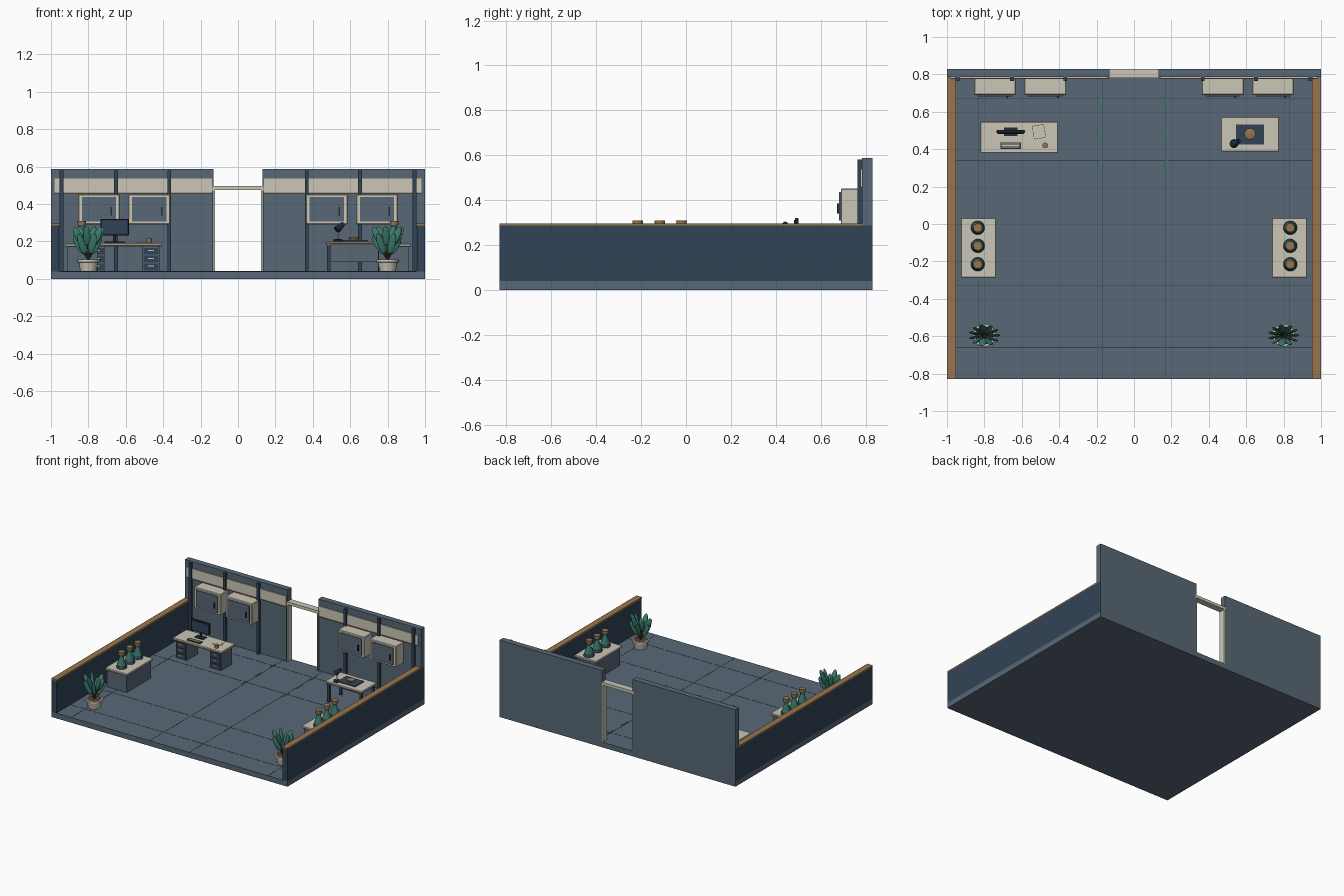
import bpy, bmesh, math
from mathutils import Vector, Matrix

cube = bpy.data.objects.get("Cube")
if cube:
    bpy.data.objects.remove(cube, do_unlink=True)


def material(name, rgb):
    m = bpy.data.materials.new(name)
    lin = [((c / 255 + 0.055) / 1.055) ** 2.4 for c in rgb] + [1]
    m.use_nodes = True
    m.diffuse_color = lin
    m.node_tree.nodes["Principled BSDF"].inputs["Base Color"].default_value = lin
    return m


SLATE = material("slate", (88, 104, 118))
NAVY = material("navy", (49, 67, 86))
CREAM = material("cream", (203, 198, 182))
WOOD = material("warm_wood", (153, 117, 78))
GREEN = material("leaf_green", (62, 126, 110))
INK = material("ink", (33, 43, 56))
SOIL = material("soil", (84, 64, 50))


def finish(name, bm, mat, smooth=False):
    me = bpy.data.meshes.new(name)
    bm.to_mesh(me)
    bm.free()
    me.materials.append(mat)
    ob = bpy.data.objects.new(name, me)
    bpy.context.collection.objects.link(ob)
    if smooth:
        bpy.ops.object.select_all(action="DESELECT")
        ob.select_set(True)
        bpy.context.view_layer.objects.active = ob
        bpy.ops.object.shade_smooth_by_angle(angle=math.radians(40))
    return ob


def box(name, mat, x, y, z, bevel=0, turn=0):
    """Box from (min, max) ranges, with optional bevel and turn about z."""
    centre = Vector([sum(r) / 2 for r in (x, y, z)])
    bm = bmesh.new()
    bmesh.ops.create_cube(bm, size=1)
    bmesh.ops.scale(bm, verts=bm.verts, vec=[r[1] - r[0] for r in (x, y, z)])
    if bevel:
        bmesh.ops.bevel(bm, geom=bm.edges[:], offset=bevel, segments=1, affect="EDGES")
    bm.transform(Matrix.Translation(centre) @ Matrix.Rotation(turn, 4, "Z"))
    return finish(name, bm, mat)


def lathe(name, mat, x, y, profile, sides=20):
    """Closed turned solid from (radius, z) pairs."""
    bm = bmesh.new()
    rings = [[bm.verts.new((x + r * math.cos(math.tau * i / sides),
                            y + r * math.sin(math.tau * i / sides), z))
              for i in range(sides)] for r, z in profile]
    bm.faces.new(rings[0][::-1])
    bm.faces.new(rings[-1])
    for a, b in zip(rings, rings[1:]):
        for i in range(sides):
            j = (i + 1) % sides
            bm.faces.new((a[i], a[j], b[j], b[i]))
    return finish(name, bm, mat, True)


def rod(name, mat, a, b, r1, r2=None, sides=10):
    a, b = Vector(a), Vector(b)
    bm = bmesh.new()
    bmesh.ops.create_cone(bm, cap_ends=True, segments=sides, radius1=r1,
                          radius2=r1 if r2 is None else r2, depth=(b - a).length)
    bm.transform(Matrix.Translation((a + b) / 2)
                 @ (b - a).to_track_quat("Z", "Y").to_matrix().to_4x4())
    return finish(name, bm, mat, True)


def around(c, half):
    return (c - half, c + half)


FLOOR = 0.04

# Floor slab, tile joints and guide strips
box("floor", SLATE, (-1, 1), (-0.83, 0.83), (0, FLOOR))
for x in (-0.833, -0.167, 0.167, 0.833):
    box("tile_joint", NAVY, around(x, 0.002), (-0.83, 0.785), (FLOOR, FLOOR + 0.001))
for y in (-0.66, -0.33, 0.34, 0.67):
    box("tile_joint", NAVY, (-0.955, 0.955), around(y, 0.002), (FLOOR, FLOOR + 0.001))
for s in (-1, 1):
    for y in (0.33, 0.49, 0.66):
        box("guide_strip", GREEN, around(s * 0.175, 0.004), around(y, 0.032), (FLOOR, FLOOR + 0.003))


def span(s, a, b):
    return tuple(sorted((s * a, s * b)))


def cabinet(x):
    box("cabinet", CREAM, around(x, 0.112), (0.69, 0.785), (0.292, 0.452), 0.004)
    box("cabinet_door", SLATE, around(x, 0.092), (0.682, 0.691), (0.308, 0.437))
    box("cabinet_handle", INK, around(x + 0.066, 0.004), (0.674, 0.683), (0.34, 0.385))


def flask(x, y, z):
    lathe("flask_base", NAVY, x, y, [(0.037, z), (0.037, z + 0.012), (0.032, z + 0.018)])
    lathe("flask_body", GREEN, x, y, [(0.031, z + 0.012), (0.032, z + 0.03),
                                      (0.015, z + 0.075), (0.015, z + 0.09), (0.021, z + 0.1)])
    lathe("flask_stopper", WOOD, x, y, [(0.022, z + 0.1), (0.024, z + 0.122)])


def plant(x, y):
    lathe("plant_pot", CREAM, x, y, [(0.043, FLOOR), (0.053, 0.088), (0.06, 0.09),
                                     (0.06, 0.104), (0.05, 0.104), (0.05, 0.098)])
    lathe("pot_soil", SOIL, x, y, [(0.049, 0.095), (0.049, 0.101)])
    count = 11
    for i in range(count):
        a = math.tau * i / count
        low = i % 2
        dx, dy = math.cos(a), math.sin(a)
        base = Vector((x + 0.03 * dx, y + 0.022 * dy, 0.14 if low else 0.18))
        lean = Vector((0.5 * dx, 0.3 * dy, 1)).normalized()
        centre = base + lean * 0.05
        rod("plant_stem", SOIL, (x, y, 0.1), base + lean * 0.01, 0.003, sides=6)
        bm = bmesh.new()
        bmesh.ops.create_uvsphere(bm, u_segments=10, v_segments=8, radius=1)
        bmesh.ops.scale(bm, verts=bm.verts, vec=(0.021, 0.008, 0.058))
        bm.transform(Matrix.Translation(centre) @ Matrix.Rotation(-0.35 * dy, 4, "X")
                     @ Matrix.Rotation(0.5 * dx, 4, "Y") @ Matrix.Rotation(0.4 * math.sin(2 * a), 4, "Z"))
        finish("plant_leaf", bm, GREEN, True)


# Walls and fittings on both sides
for s in (-1, 1):
    box("side_wall", NAVY, span(s, 0.957, 1), (-0.83, 0.828), (FLOOR, 0.286))
    box("side_wall_cap", WOOD, span(s, 0.953, 1), (-0.83, 0.786), (0.286, 0.295))
    box("back_wall", SLATE, span(s, 0.13, 0.999), (0.785, 0.83), (FLOOR, 0.588))
    box("wall_band", CREAM, span(s, 0.14, 0.98), (0.778, 0.786), (0.462, 0.538))
    box("band_trim", WOOD, span(s, 0.14, 0.98), (0.774, 0.786), (0.457, 0.462))
    for x in (0.368, 0.652, 0.944):
        box("wall_post", NAVY, around(s * x, 0.01), (0.764, 0.786), (FLOOR, 0.58))
    box("door_jamb", CREAM, span(s, 0.124, 0.137), (0.78, 0.829), (FLOOR, 0.478))
    box("door_light", GREEN, span(s, 0.13, 0.136), (0.775, 0.781), (FLOOR, 0.47))
    for x in (0.475, 0.743):
        cabinet(s * x)
    # Display counter with flasks
    box("counter_body", SLATE, span(s, 0.75, 0.915), (-0.275, 0.02), (FLOOR, 0.172))
    box("counter_top", CREAM, span(s, 0.738, 0.926), (-0.287, 0.032), (0.172, 0.188), 0.003)
    for y in (-0.02, -0.117, -0.215):
        flask(s * 0.835, y, 0.188)
    plant(s * 0.8, -0.595)
box("door_lintel", CREAM, (-0.137, 0.137), (0.78, 0.832 - 0.002), (0.476, 0.498))

# Office desk with drawer pedestals
box("desk_top", CREAM, (-0.82, -0.405), (0.38, 0.547), (0.178, 0.192), 0.003)
box("desk_edge", WOOD, (-0.815, -0.41), (0.385, 0.542), (0.172, 0.178))
for x in (-0.757, -0.466):
    box("pedestal", SLATE, around(x, 0.046), (0.395, 0.53), (FLOOR, 0.172))
    for k in range(3):
        z = 0.064 + 0.042 * k
        box("drawer_front", NAVY, around(x, 0.04), (0.389, 0.396), around(z, 0.018))
        box("drawer_handle", CREAM, around(x, 0.016), (0.385, 0.39), around(z + 0.004, 0.003))

# Computer and desk items
box("monitor", INK, around(-0.66, 0.076), (0.485, 0.502), (0.232, 0.32), 0.003)
box("monitor_screen", NAVY, around(-0.66, 0.068), (0.482, 0.486), (0.242, 0.312))
rod("monitor_stem", INK, (-0.66, 0.496, 0.192), (-0.66, 0.496, 0.24), 0.008)
box("monitor_foot", INK, around(-0.66, 0.036), (0.47, 0.515), (0.192, 0.198))
box("keyboard", INK, around(-0.66, 0.055), (0.402, 0.436), (0.192, 0.199))
for y in (0.411, 0.419, 0.427):
    box("key_row", CREAM, around(-0.66, 0.049), around(y, 0.0025), (0.199, 0.201))
box("paper_outline", INK, around(-0.508, 0.032), around(0.493, 0.036), (0.192, 0.193), turn=0.15)
box("paper", CREAM, around(-0.508, 0.03), around(0.493, 0.034), (0.193, 0.195), turn=0.15)
lathe("mug", WOOD, -0.475, 0.42, [(0.013, 0.192), (0.015, 0.216)])

# Work table with mat, dish and lamp
box("table_top", CREAM, (0.466, 0.776), (0.388, 0.572), (0.188, 0.201), 0.003)
box("table_edge", WOOD, (0.471, 0.771), (0.393, 0.567), (0.182, 0.188))
for x in (0.485, 0.757):
    for y in (0.408, 0.552):
        box("table_leg", NAVY, around(x, 0.009), around(y, 0.009), (FLOOR, 0.182))
box("table_back_panel", SLATE, (0.485, 0.757), (0.548, 0.556), (0.09, 0.182))
box("work_mat", NAVY, (0.545, 0.695), (0.425, 0.532), (0.201, 0.207))
lathe("dish", WOOD, 0.62, 0.482, [(0.022, 0.207), (0.03, 0.22), (0.026, 0.222)])
lathe("lamp_base", INK, 0.535, 0.43, [(0.024, 0.201), (0.024, 0.209), (0.016, 0.213)])
rod("lamp_arm", CREAM, (0.535, 0.43, 0.21), (0.535, 0.435, 0.272), 0.004)
rod("lamp_boom", INK, (0.535, 0.435, 0.272), (0.565, 0.445, 0.29), 0.004)
rod("lamp_head", INK, (0.528, 0.425, 0.262), (0.562, 0.445, 0.295), 0.02, 0.012, 14)
